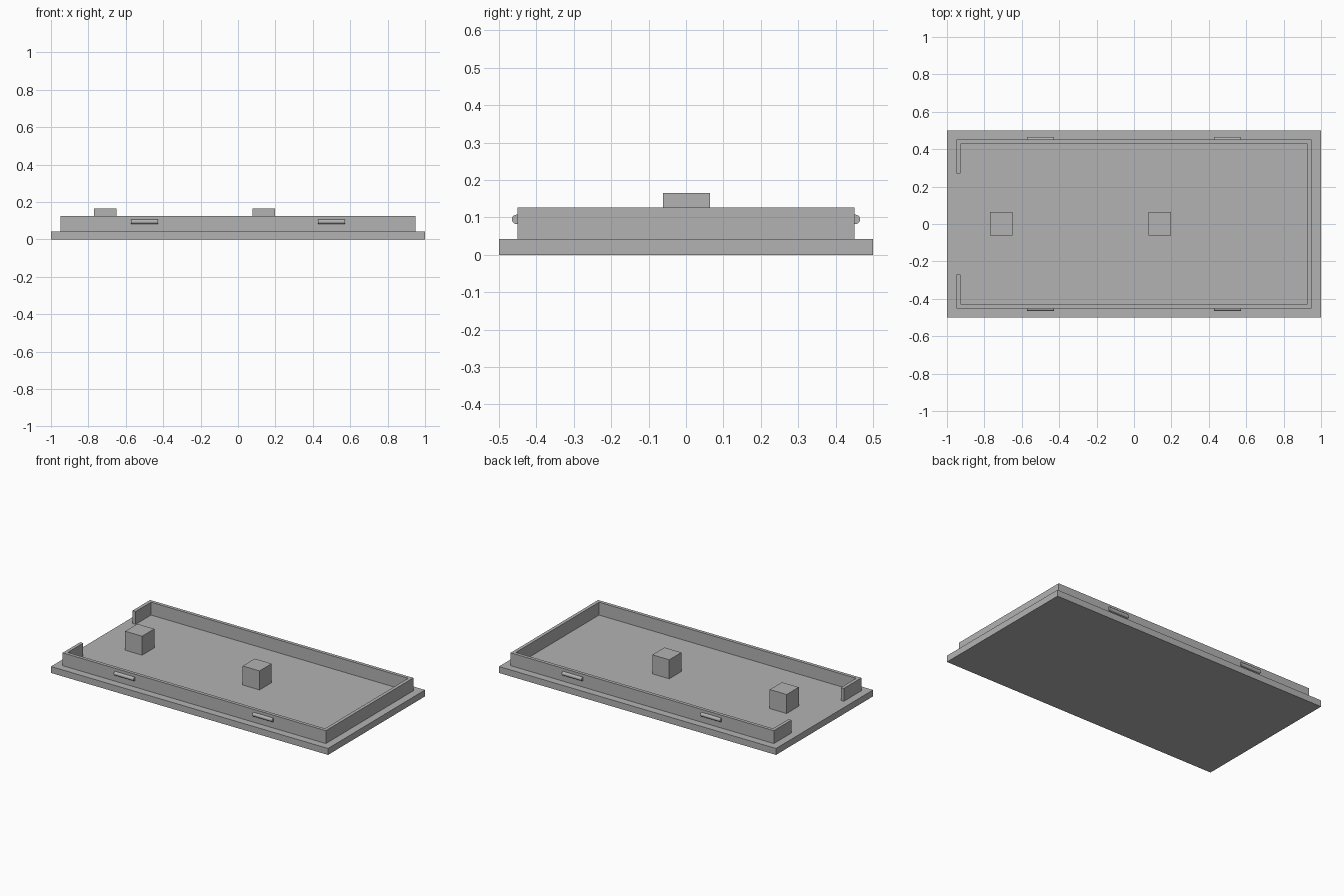
import bpy
import bmesh
import math
from mathutils import Matrix

cube = bpy.data.objects.get("Cube")
if cube:
    bpy.data.objects.remove(cube, do_unlink=True)

# Single plain plastic colour
GREY = (0.45, 0.45, 0.45, 1)
plastic = bpy.data.materials.new("grey plastic")
plastic.use_nodes = True
plastic.diffuse_color = GREY
plastic.node_tree.nodes["Principled BSDF"].inputs["Base Color"].default_value = GREY


def finish(name, bm):
    bmesh.ops.recalc_face_normals(bm, faces=bm.faces)
    mesh = bpy.data.meshes.new(name)
    bm.to_mesh(mesh)
    bm.free()
    mesh.materials.append(plastic)
    obj = bpy.data.objects.new(name, mesh)
    bpy.context.collection.objects.link(obj)
    return obj


def prism(name, outline, z0, z1):
    """Extrude a flat outline from z0 up to z1."""
    bm = bmesh.new()
    face = bm.faces.new([bm.verts.new((x, y, z0)) for x, y in outline])
    top = bmesh.ops.extrude_face_region(bm, geom=[face])["geom"]
    verts = [v for v in top if isinstance(v, bmesh.types.BMVert)]
    bmesh.ops.translate(bm, verts=verts, vec=(0, 0, z1 - z0))
    return finish(name, bm)


def box(name, cx, cy, hx, hy, z0, z1):
    corners = [(-1, -1), (1, -1), (1, 1), (-1, 1)]
    return prism(name, [(cx + hx * a, cy + hy * b) for a, b in corners], z0, z1)


PLATE_TOP, WALL_TOP, POST_TOP = 0.042, 0.126, 0.166
X, Y, THICK, GAP = 0.95, 0.451, 0.022, 0.27

# Base plate
box("base_plate", 0, 0, 1, 0.5, 0, PLATE_TOP)

# Rim wall, open in the middle of the right end
half = [(-X, GAP), (-X, Y), (X, Y)]
inner = [(X - THICK, Y - THICK), (THICK - X, Y - THICK), (THICK - X, GAP)]
mirrored = lambda pts: [(x, -y) for x, y in reversed(pts)]
prism("rim_wall", half + mirrored(half) + mirrored(inner) + inner, PLATE_TOP, WALL_TOP)

# Square posts
for name, x in (("right_post", -0.71), ("middle_post", 0.1375)):
    box(name, x, 0.001, 0.061, 0.0625, PLATE_TOP, POST_TOP)

# Rounded snap ridges on the long walls
for side, sy in (("front", -1), ("back", 1)):
    for end, sx in (("right", -1), ("left", 1)):
        bm = bmesh.new()
        bmesh.ops.create_cone(bm, cap_ends=True, segments=24, radius1=0.0125,
                              radius2=0.0125, depth=0.144,
                              matrix=Matrix.Rotation(math.pi / 2, 4, "Y"))
        ridge = finish(f"{side}_{end}_snap_ridge", bm)
        ridge.location = (sx * 0.5, sy * 0.453, 0.095)
        bpy.ops.object.select_all(action="DESELECT")
        ridge.select_set(True)
        bpy.context.view_layer.objects.active = ridge
        bpy.ops.object.shade_smooth_by_angle(angle=math.radians(40))
